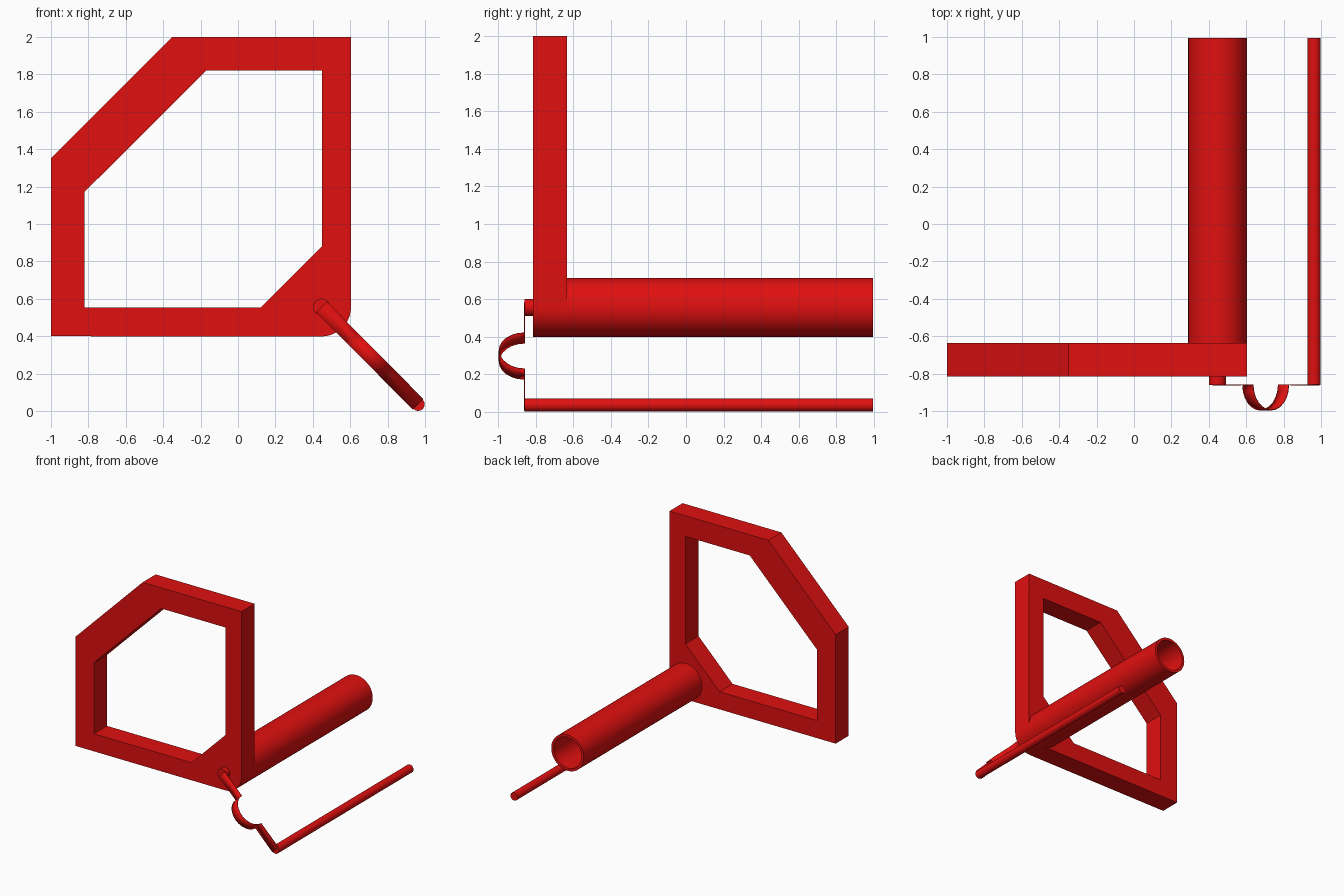
import bpy, bmesh, math
from mathutils import Vector

if "Cube" in bpy.data.objects:
    bpy.data.objects.remove(bpy.data.objects["Cube"])

red = bpy.data.materials.new("red")
red.diffuse_color = (0.75, 0.005, 0.005, 1)
red.use_nodes = True
red.node_tree.nodes["Principled BSDF"].inputs["Base Color"].default_value = red.diffuse_color


def finish(ob, smooth=True):
    ob.data.materials.clear()
    ob.data.materials.append(red)
    bpy.ops.object.select_all(action='DESELECT')
    ob.select_set(True)
    bpy.context.view_layer.objects.active = ob
    if smooth:
        bpy.ops.object.shade_smooth_by_angle(angle=math.radians(30))


def mesh_object(name, bm):
    bmesh.ops.recalc_face_normals(bm, faces=bm.faces)
    me = bpy.data.meshes.new(name)
    bm.to_mesh(me)
    bm.free()
    ob = bpy.data.objects.new(name, me)
    bpy.context.collection.objects.link(ob)
    return ob


def lathe_y(name, profile, x, z, n=32):
    """Revolve (radius, y) points about a line parallel to y."""
    bm = bmesh.new()
    vs = [bm.verts.new((x + r, y, z)) for r, y in profile]
    es = [bm.edges.new(p) for p in zip(vs, vs[1:])]
    bmesh.ops.spin(bm, geom=vs + es, cent=(x, 0, z), axis=(0, 1, 0),
                   angle=2 * math.pi, steps=n)
    bmesh.ops.remove_doubles(bm, verts=bm.verts, dist=1e-5)
    finish(mesh_object(name, bm))


TX, TZ, TR = 0.447, 0.556, 0.157
RX, RZ, RR = 0.963, 0.036, 0.035
BACK, FRONT = 0.995, -0.86

# Frame plate with opening and one rounded corner
outer = [(-1, 0.4), (-1, 1.35), (-0.35, 2), (0.604, 2)]
outer += [(TX + TR * math.cos(a), TZ + TR * math.sin(a))
          for a in (-i * math.pi / 24 for i in range(13))]
inner = [(-0.82, 0.553), (-0.82, 1.172), (-0.17, 1.82), (0.45, 1.82),
         (0.45, 0.882), (0.121, 0.553)]
cu = bpy.data.curves.new("frame_plate", 'CURVE')
cu.dimensions = '2D'
cu.fill_mode = 'BOTH'
cu.extrude = 0.09
for pts in (outer, inner):
    sp = cu.splines.new('POLY')
    sp.points.add(len(pts) - 1)
    for p, (x, z) in zip(sp.points, pts):
        p.co = (x, z, 0, 1)
    sp.use_cyclic_u = True
plate = bpy.data.objects.new("frame_plate", cu)
bpy.context.collection.objects.link(plate)
plate.rotation_euler.x = math.pi / 2
plate.location.y = -0.725
finish(plate, False)
bpy.ops.object.convert(target='MESH')
plate = bpy.context.object
bm = bmesh.new()
bm.from_mesh(plate.data)
bmesh.ops.remove_doubles(bm, verts=bm.verts, dist=1e-4)
bmesh.ops.recalc_face_normals(bm, faces=bm.faces)
bm.to_mesh(plate.data)
bm.free()
finish(plate)

# Hollow tube, pivot pin and long thin rod
lathe_y("tube", [(TR, -0.636), (TR, BACK), (0.134, BACK), (0.134, -0.636)], TX, TZ, 48)
lathe_y("pivot_pin", [(0, FRONT), (0.045, FRONT), (0.045, -0.81)], TX, TZ)
lathe_y("thin_rod", [(0, FRONT), (RR, FRONT), (RR, BACK), (0, BACK)], RX, RZ)

# Thin diagonal strip with a half-round bump towards the front
start, end = Vector((TX, 0, TZ)), Vector((RX, 0, RZ))
along = (end - start).normalized()
side = along.cross(Vector((0, 1, 0))) * 0.04
length, mid, r = (end - start).length, 0.365, 0.135
path = [(0, FRONT)]
path += [(mid - r * math.cos(a), FRONT - r * math.sin(a))
         for a in (i * math.pi / 12 for i in range(13))]
path.append((length, FRONT))
bm = bmesh.new()
rows = []
for s, y in path:
    c = start + along * s + Vector((0, y, 0))
    rows.append([bm.verts.new(c + side), bm.verts.new(c - side)])
for a, b in zip(rows, rows[1:]):
    bm.faces.new((a[0], a[1], b[1], b[0]))
strip = mesh_object("bent_strip", bm)
mod = strip.modifiers.new("thickness", 'SOLIDIFY')
mod.thickness = 0.005
mod.offset = 0
finish(strip)
